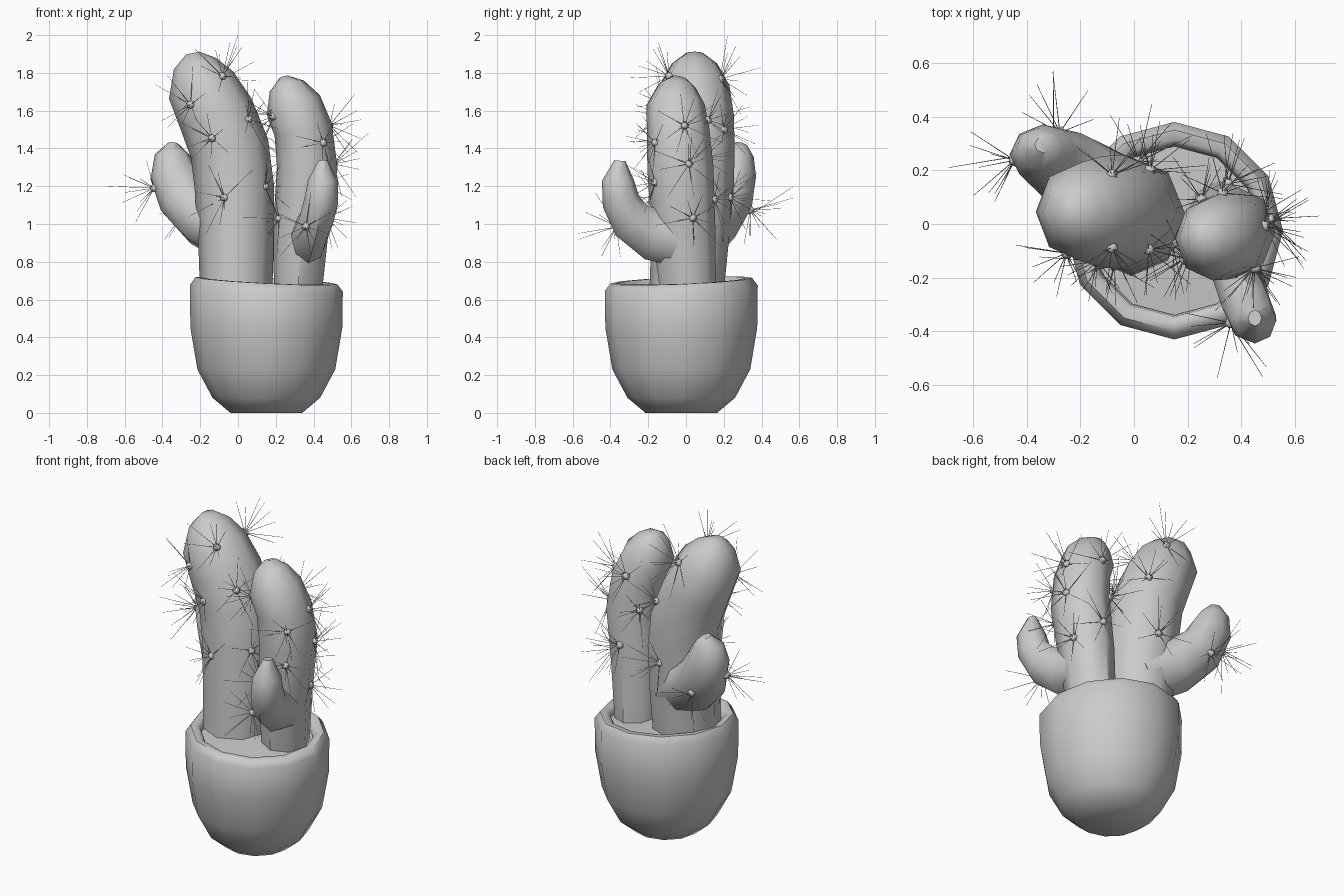
import bpy, bmesh, math, random
from mathutils import Vector, Matrix
from mathutils.bvhtree import BVHTree

cube = bpy.data.objects.get("Cube")
if cube:
    bpy.data.objects.remove(cube, do_unlink=True)

random.seed(7)

grey = bpy.data.materials.new("plain grey")
grey.use_nodes = True
grey.diffuse_color = (0.6, 0.6, 0.6, 1)
grey.node_tree.nodes["Principled BSDF"].inputs["Base Color"].default_value = (0.6, 0.6, 0.6, 1)


def finish(name, bm, angle=50):
    """Turn a bmesh into a smooth-shaded object with sharp creases."""
    bmesh.ops.recalc_face_normals(bm, faces=bm.faces)
    mesh = bpy.data.meshes.new(name)
    bm.to_mesh(mesh)
    mesh.materials.append(grey)
    mesh.shade_smooth()
    mesh.set_sharp_from_angle(angle=math.radians(angle))
    obj = bpy.data.objects.new(name, mesh)
    bpy.context.scene.collection.objects.link(obj)


def skin(bm, rings):
    """Join consecutive rings with quads and close both ends."""
    n = len(rings[0])
    for low, high in zip(rings, rings[1:]):
        for i in range(n):
            j = (i + 1) % n
            bm.faces.new((low[i], low[j], high[j], high[i]))
    bm.faces.new(rings[0][::-1])
    bm.faces.new(rings[-1])


def stem(name, path, sides=8):
    """Loft ellipses (x, y, z, rx, ry) square to the path."""
    bm = bmesh.new()
    points = [Vector(p[:3]) for p in path]
    rings = []
    for k, (p, spec) in enumerate(zip(points, path)):
        t = (points[min(k + 1, len(path) - 1)] - points[max(k - 1, 0)]).normalized()
        u = Vector((1, 0, 0))
        u = (u - t * t.dot(u)).normalized()
        v = t.cross(u)
        turn = [math.tau * i / sides for i in range(sides)]
        rings.append([bm.verts.new(p + u * spec[3] * math.cos(a) + v * spec[4] * math.sin(a))
                      for a in turn])
    skin(bm, rings)
    finish(name, bm)
    tree = BVHTree.FromBMesh(bm)
    bm.free()
    return tree


# Pot and soil: twelve-sided lathes with a slightly tilted rim
def lathe(name, profile, sides=12):
    bm = bmesh.new()
    rings = []
    for r, z in profile:
        ring = []
        for i in range(sides):
            a = math.tau * i / sides
            x, y = r * math.cos(a), r * math.sin(a)
            tilt = max(0, z - 0.45) * 4
            ring.append(bm.verts.new((0.15 + x, y - 0.025, z + tilt * (0.04 * y - 0.05 * x))))
        rings.append(ring)
    skin(bm, rings)
    finish(name, bm)
    bm.free()


lathe("pot", [(0.19, 0), (0.285, 0.08), (0.365, 0.23), (0.402, 0.45), (0.405, 0.66),
              (0.375, 0.7), (0.34, 0.7), (0.32, 0.68), (0.31, 0.6)])
lathe("soil", [(0.31, 0.62), (0.315, 0.66), (0.1, 0.67)])

# Stems and side arms
tall = stem("tall_stem", [
    (-0.01, 0.0, 0.6, 0.19, 0.195), (-0.01, 0.02, 0.9, 0.2, 0.205),
    (-0.02, 0.04, 1.2, 0.21, 0.213), (-0.045, 0.045, 1.4, 0.21, 0.213),
    (-0.115, 0.045, 1.58, 0.205, 0.208), (-0.195, 0.045, 1.735, 0.185, 0.185),
    (-0.228, 0.045, 1.85, 0.115, 0.12), (-0.24, 0.045, 1.905, 0.035, 0.045)])
short = stem("short_stem", [
    (0.315, 0.015, 0.6, 0.125, 0.145), (0.335, -0.015, 1.0, 0.148, 0.17),
    (0.367, -0.03, 1.3, 0.16, 0.175), (0.345, -0.042, 1.5, 0.155, 0.165),
    (0.293, -0.055, 1.63, 0.15, 0.155), (0.258, -0.045, 1.73, 0.095, 0.1),
    (0.245, -0.035, 1.775, 0.03, 0.04)])
right_arm = stem("right_arm", [
    (0.0, 0.05, 0.95, 0.17, 0.17), (-0.17, 0.15, 1.03, 0.165, 0.15),
    (-0.285, 0.235, 1.14, 0.145, 0.125), (-0.34, 0.265, 1.27, 0.128, 0.108),
    (-0.35, 0.28, 1.37, 0.09, 0.08), (-0.34, 0.295, 1.425, 0.03, 0.03)])
left_arm = stem("left_arm", [
    (0.36, 0.02, 0.9, 0.1, 0.14), (0.38, -0.17, 0.94, 0.095, 0.135),
    (0.415, -0.29, 1.02, 0.092, 0.115), (0.44, -0.345, 1.12, 0.09, 0.1),
    (0.45, -0.36, 1.23, 0.08, 0.085), (0.45, -0.35, 1.335, 0.025, 0.03)])

# Spine cushions, given roughly and snapped to the stem surface
spots = [
    (tall, [(-0.08, -0.1, 1.79), (-0.08, 0.19, 1.77), (0.09, -0.11, 1.57),
            (0.06, 0.2, 1.5), (-0.26, -0.13, 1.63), (-0.15, -0.17, 1.45),
            (-0.08, -0.17, 1.14), (0.18, -0.09, 1.2), (0.02, 0.24, 1.14)]),
    (short, [(0.21, -0.12, 1.58), (0.48, -0.01, 1.52), (0.52, 0.02, 1.32),
             (0.48, 0.04, 1.03), (0.45, -0.16, 1.43), (0.44, -0.16, 1.22),
             (0.32, 0.14, 1.55), (0.24, 0.12, 1.35), (0.35, 0.15, 1.13),
             (0.2, -0.1, 1.03)]),
    (right_arm, [(-0.44, 0.24, 1.19), (-0.28, 0.36, 1.06)]),
    (left_arm, [(0.35, -0.39, 0.98)]),
]
cushions, spines = bmesh.new(), bmesh.new()


def needle(base, tip):
    d = tip - base
    place = Matrix.Translation((base + tip) / 2) @ d.to_track_quat('Z', 'Y').to_matrix().to_4x4()
    bmesh.ops.create_cone(spines, cap_ends=True, segments=3, radius1=0.002,
                          radius2=0.001, depth=d.length, matrix=place)


for tree, places in spots:
    for place in places:
        base, normal, _, _ = tree.find_nearest(Vector(place))
        turn = normal.to_track_quat('Z', 'Y')
        bmesh.ops.create_icosphere(
            cushions, subdivisions=1, radius=0.024,
            matrix=Matrix.Translation(base) @ turn.to_matrix().to_4x4())
        for i in range(9):
            a = math.tau * (i + random.uniform(-0.3, 0.3)) / 9
            lean = math.radians(random.uniform(35, 85) if i else 10)
            d = Vector((math.sin(lean) * math.cos(a), math.sin(lean) * math.sin(a), math.cos(lean)))
            tip = base + turn @ d * random.uniform(0.14, 0.24)
            tip.z = min(tip.z, 1.97)
            tip.x = max(-0.65, min(0.67, tip.x))
            needle(base, tip)

# A few long spines that mark the widest reach
needle(Vector((-0.08, 0.18, 1.77)), Vector((0, 0.22, 2.0)))
needle(Vector((-0.45, 0.25, 1.19)), Vector((-0.69, 0.21, 1.2)))
needle(Vector((0.51, 0.02, 1.32)), Vector((0.69, 0.03, 1.48)))
needle(Vector((-0.3, 0.36, 1.06)), Vector((-0.3, 0.57, 1.2)))
needle(Vector((0.37, -0.39, 0.98)), Vector((0.48, -0.57, 0.95)))

finish("spine_cushions", cushions, 80)
finish("spines", spines, 30)
cushions.free()
spines.free()
